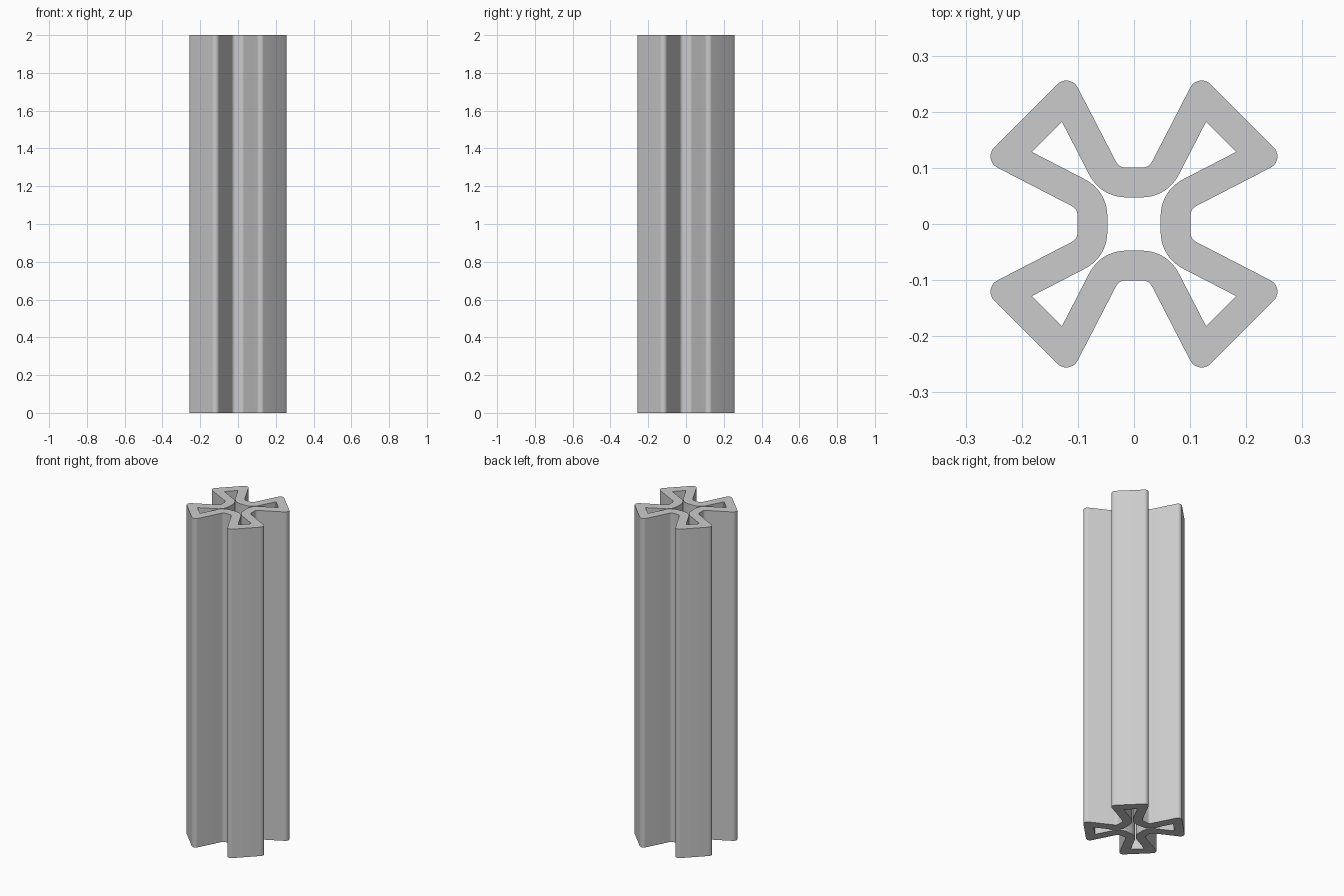
import bpy, bmesh, math
from mathutils import Vector, Matrix

if "Cube" in bpy.data.objects:
    bpy.data.objects.remove(bpy.data.objects["Cube"])

HEIGHT = 2.0
WALL = 0.053                     # wall thickness of the extrusion
INNER_FLAT = 0.0475              # centre to inner face of each slot floor
TILT = math.radians(62.7)        # slope of the slot sides
SIDE = 0.0306                    # offset of the inner slot side line
TIP = 0.3106 / math.sqrt(2)      # centre to inner face of each arm end


def meet(n1, d1, n2, d2):
    """Intersection of two lines given as normal and distance."""
    return Matrix((n1, n2)).inverted() @ Vector((d1, d2))


def fillet(a, b, c, r, steps=10):
    """Arc points replacing corner b with radius r."""
    if r == 0:
        return [b]
    u, v = (a - b).normalized(), (c - b).normalized()
    half = u.angle(v) / 2
    centre = b + (u + v).normalized() * r / math.sin(half)
    p = b + u * r / math.tan(half) - centre
    q = b + v * r / math.tan(half) - centre
    sweep = p.angle_signed(q)    # positive is clockwise
    return [centre + Matrix.Rotation(-sweep * i / steps, 2) @ p
            for i in range(steps + 1)]


def outline(offset, r_slot, r_tip):
    """Four-armed closed outline, moved outward by the offset."""
    side = Vector((math.sin(TILT), -math.cos(TILT)))
    diag = Vector((1, 1)).normalized()
    slot = meet(side, SIDE - offset, Vector((0, 1)), INNER_FLAT + offset)
    tip = meet(side, SIDE - offset, diag, TIP + offset)
    arm = [(slot.yx, r_slot), (tip.yx, r_tip), (tip, r_tip), (slot, r_slot)]
    corners = [(Matrix.Rotation(math.pi / 2 * k, 2) @ p, r)
               for k in range(4) for p, r in arm]
    n = len(corners)
    pts = []
    for i, (p, r) in enumerate(corners):
        pts += fillet(corners[i - 1][0], p, corners[(i + 1) % n][0], r)
    return pts


# Hollow profile, filled between its two outlines and extruded upward
bm = bmesh.new()
for pts in (outline(WALL, 0.02, 0.0225), outline(0, 0.02 + WALL, 0)):
    vs = [bm.verts.new((p.x, p.y, 0)) for p in pts]
    for i, v in enumerate(vs):
        bm.edges.new((vs[i - 1], v))
bmesh.ops.triangle_fill(bm, edges=bm.edges[:], use_beauty=True)
ext = bmesh.ops.extrude_face_region(bm, geom=bm.faces[:], use_keep_orig=True)
bmesh.ops.translate(bm, vec=(0, 0, HEIGHT),
                    verts=[g for g in ext["geom"] if isinstance(g, bmesh.types.BMVert)])
bmesh.ops.recalc_face_normals(bm, faces=bm.faces[:])

mesh = bpy.data.meshes.new("slotted_profile")
bm.to_mesh(mesh)
bm.free()
grey = bpy.data.materials.new("plain grey")
grey.diffuse_color = (0.6, 0.6, 0.6, 1)
grey.use_nodes = True
grey.node_tree.nodes["Principled BSDF"].inputs["Base Color"].default_value = grey.diffuse_color
mesh.materials.append(grey)
profile = bpy.data.objects.new("slotted_profile", mesh)
bpy.context.collection.objects.link(profile)

# Smooth rounded walls, keeping the cap edges sharp
bpy.context.view_layer.objects.active = profile
profile.select_set(True)
bpy.ops.object.shade_smooth_by_angle(angle=math.radians(30))
